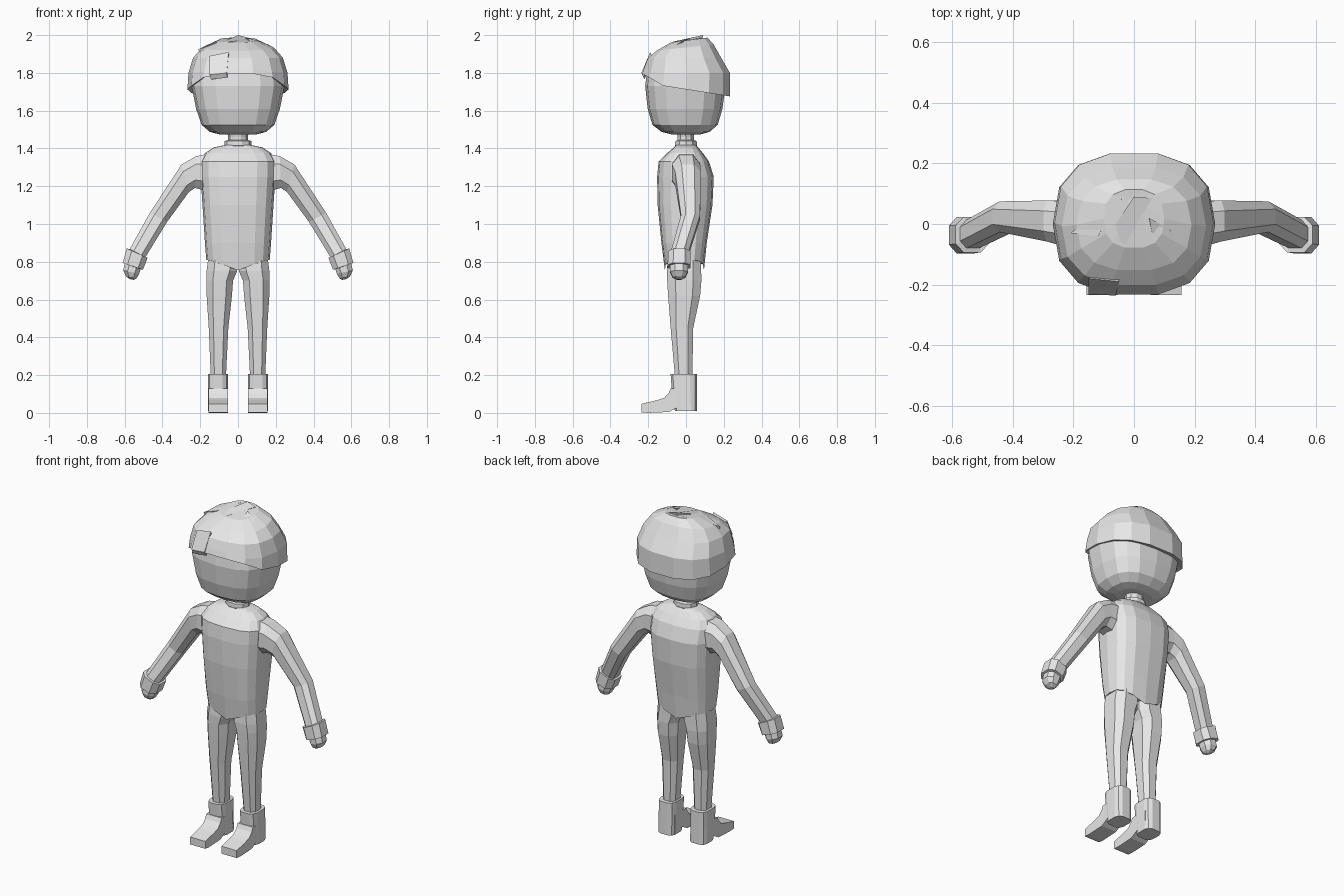
import bpy, bmesh, math
from mathutils import Vector

if "Cube" in bpy.data.objects:
    bpy.data.objects.remove(bpy.data.objects["Cube"])

grey = bpy.data.materials.new("light grey")
grey.diffuse_color = (0.8, 0.8, 0.8, 1)
grey.use_nodes = True
grey.node_tree.nodes["Principled BSDF"].inputs["Base Color"].default_value = grey.diffuse_color


def finish(name, bm):
    bmesh.ops.recalc_face_normals(bm, faces=bm.faces)
    me = bpy.data.meshes.new(name)
    bm.to_mesh(me)
    bm.free()
    me.materials.append(grey)
    ob = bpy.data.objects.new(name, me)
    bpy.context.collection.objects.link(ob)
    return ob


def loft(name, rings, caps=(True, True)):
    """Skin a list of equal rings and cap the ends."""
    bm = bmesh.new()
    rows = [[bm.verts.new(p) for p in r] for r in rings]
    n = len(rows[0])
    for a, b in zip(rows, rows[1:]):
        for i in range(n):
            j = (i + 1) % n
            bm.faces.new((a[i], a[j], b[j], b[i]))
    if caps[0]:
        bm.faces.new(rows[0])
    if caps[1]:
        bm.faces.new(rows[-1])
    return finish(name, bm)


def unit(n, power, turn=0.0):
    """Rounded-square outline of n points, radius 1."""
    out = []
    for i in range(n):
        a = 2 * math.pi * (i + turn) / n
        c, s = math.cos(a), math.sin(a)
        out.append((math.copysign(abs(c) ** power, c), math.copysign(abs(s) ** power, s)))
    return out


def ring(z, x0, x1, y0, y1, shape):
    cx, cy, hx, hy = (x0 + x1) / 2, (y0 + y1) / 2, (x1 - x0) / 2, (y1 - y0) / 2
    return [(cx + hx * u, cy + hy * v, z) for u, v in shape]


def mirrored(ob):
    m = ob.modifiers.new("mirror", 'MIRROR')
    m.use_axis[0] = True


# shirt: hem dips to the middle
shape = unit(16, 0.7)
rows = [(0.81, .168, -.112, .095), (.90, .175, -.13, .11), (1.10, .188, -.15, .14),
        (1.25, .198, -.153, .147), (1.33, .2, -.145, .122), (1.375, .175, -.10, .09),
        (1.405, .13, -.065, .065), (1.42, .06, -.05, .05)]
rings = [ring(z, -x, x, f, b, shape) for z, x, f, b in rows]
rings[0] = [(x, y, z - .055 * max(0, 1 - abs(x) / .15)) for x, y, z in rings[0]]
loft("shirt", rings)

# collar and neck
s8 = unit(10, 1)
loft("collar", [ring(z, -r, r, -r * .85, r * .85, s8)
                for z, r in ((1.405, .062), (1.415, .072), (1.44, .07), (1.445, .05))])
loft("neck", [ring(z, -r, r, -r * .9, r * .85, s8)
              for z, r in ((1.42, .052), (1.46, .052), (1.50, .06))])

# sleeves: outer x z, inner x z, middle y, half depth
stations = [(.17, 1.375, .17, 1.17, 0, .08), (.22, 1.365, .228, 1.185, 0, .08),
            (.30, 1.32, .258, 1.165, .01, .072), (.47, 1.06, .372, 1.01, .024, .054),
            (.58, .862, .492, .815, -.035, .05)]


def limb(name, sts, shp):
    rings = []
    for ox, oz, ix, iz, y, h in sts:
        o, i = Vector((ox, y, oz)), Vector((ix, y, iz))
        rings.append([(o + i) / 2 + (o - i) / 2 * u + Vector((0, h * v, 0)) for u, v in shp])
    mirrored(loft(name, rings))


limb("sleeve", stations, unit(8, .8, .5))
limb("cuff", [(.575, .868, .485, .822, -.035, .05), (.592, .872, .475, .82, -.035, .062),
              (.614, .795, .50, .757, -.037, .064), (.60, .79, .512, .76, -.037, .05)],
     unit(8, .75, .5))
limb("hand", [(.60, .80, .51, .765, -.037, .05), (.611, .755, .52, .735, -.037, .05),
              (.595, .722, .535, .712, -.037, .036), (.57, .707, .55, .704, -.037, .014)],
     unit(8, .9, .5))

# trouser legs
legs = [(.84, 0, .16, -.10, .085), (.75, .0, .171, -.107, .086), (.70, .022, .172, -.105, .087),
        (.62, .028, .17, -.10, .08), (.45, .048, .158, -.085, .042), (.18, .062, .146, -.06, .036)]
mirrored(loft("trouser_leg", [ring(*r, unit(8, .75, .5)) for r in legs]))

# boots: shaft with rounded corners, foot from a side profile
mirrored(loft("boot_shaft", [ring(z, .052, .160, f, .06, unit(12, .6, .5))
                             for z, f in ((.01, -.06), (.10, -.075), (.205, -.083))]))
profile = [(.03, .13), (-.08, .13), (-.092, .105), (-.115, .08), (-.15, .068), (-.235, .048),
           (-.235, .003), (-.20, 0), (-.09, .005), (-.04, .032), (-.005, .012), (.03, .012)]
mirrored(loft("boot_foot", [[(x, y, z) for y, z in profile] for x in (.054, .156)]))

# head
face = unit(16, .75)
rows = [(1.475, .10, -.08, .08), (1.488, .15, -.13, .125), (1.525, .193, -.178, .168),
        (1.61, .222, -.203, .193), (1.73, .246, -.216, .208), (1.82, .235, -.205, .2),
        (1.90, .17, -.14, .15)]
loft("head", [ring(z, -x, x, f, b, face) for z, x, f, b in rows])

# hair shell: low uneven hairline, rows shrinking to the crown
outline = unit(14, .8)


def hairline(u, v):
    if v < -.6:
        return 1.81 - .05 * abs(u)
    return 1.735 - .06 * (v + .6) / 1.6


low, mid = [], []
for u, v in outline:
    z = hairline(u, v)
    low.append((.268 * u, .237 * v, z))
    mid.append((.262 * u, .005 + .232 * v, max(1.80, z + .03)))
lip = [(x * .88, y * .86, z + .012) for x, y, z in low]
rings = [lip, low, mid]
for z, x, f, b, tilt in ((1.88, .238, -.205, .19, 0), (1.935, .19, -.155, .15, .015),
                         (1.972, .10, -.08, .115, .015)):
    rings.append([(px, py, pz + tilt * py / b) for px, py, pz in ring(z, -x, x, f, b, outline)])
rings.append(ring(1.982, -.02, .02, .045, .085, outline))
loft("hair", rings)


# overlapping locks on the crown and over the brow
def lock(name, pts, thick=.025):
    loft(name, [pts, [(x * .95, y * .95, z - thick) for x, y, z in pts]])


lock("crown_lock", [(0, .09, 2.0), (.06, .085, 1.985), (-.03, -.07, 1.965), (-.08, -.03, 1.965)])
lock("left_lock", [(-.04, .085, 1.985), (-.10, .05, 1.975), (-.21, -.03, 1.925), (-.12, -.04, 1.96)])
lock("right_lock", [(.05, .02, 1.985), (.12, -.02, 1.965), (.13, -.05, 1.95), (.06, -.03, 1.97)])
lock("front_lock", [(-.05, -.19, 1.91), (-.15, -.18, 1.89), (-.15, -.232, 1.79), (-.06, -.236, 1.80)])
